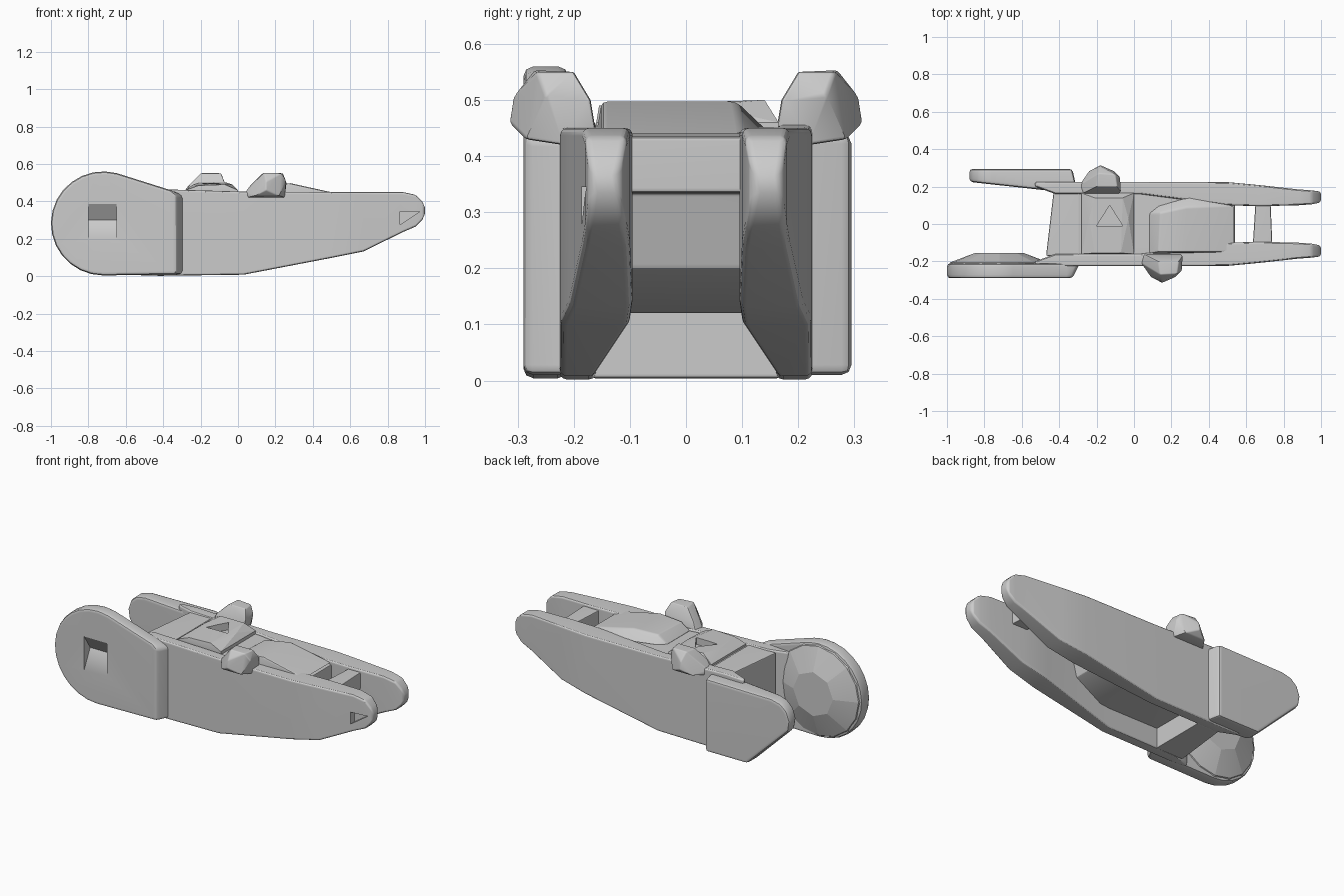
import bpy, bmesh, math
from mathutils import Vector

if "Cube" in bpy.data.objects:
    bpy.data.objects.remove(bpy.data.objects["Cube"])

grey = bpy.data.materials.new("plain grey")
grey.diffuse_color = (0.6, 0.6, 0.6, 1)
grey.use_nodes = True
grey.node_tree.nodes["Principled BSDF"].inputs["Base Color"].default_value = grey.diffuse_color


def finish(name, bm, bevel=0.0, segs=2, cutters=(), final=True, smooth=28):
    bmesh.ops.recalc_face_normals(bm, faces=bm.faces)
    me = bpy.data.meshes.new(name)
    bm.to_mesh(me)
    bm.free()
    me.materials.append(grey)
    ob = bpy.data.objects.new(name, me)
    bpy.context.collection.objects.link(ob)
    if not final:
        ob.hide_render = True
        return ob
    if bevel:
        m = ob.modifiers.new("bevel", 'BEVEL')
        m.width, m.segments = bevel, segs
        m.limit_method, m.angle_limit = 'ANGLE', math.radians(32)
    for c in cutters:
        m = ob.modifiers.new("cut", 'BOOLEAN')
        m.object, m.operation, m.solver = c, 'DIFFERENCE', 'EXACT'
    dg = bpy.context.evaluated_depsgraph_get()
    dg.update()
    new = bpy.data.meshes.new_from_object(ob.evaluated_get(dg))
    ob.modifiers.clear()
    ob.data = new
    for c in cutters:
        bpy.data.objects.remove(c)
    bpy.ops.object.select_all(action='DESELECT')
    ob.select_set(True)
    bpy.context.view_layer.objects.active = ob
    bpy.ops.object.shade_smooth_by_angle(angle=math.radians(smooth))
    m = ob.modifiers.new("flat large faces", 'WEIGHTED_NORMAL')
    m.keep_sharp = True
    return ob


def prism(name, profile, y0, y1, slant=0.0, **kw):
    """Extrude an x-z profile; y0 and y1 are numbers or functions of x.
    slant pulls back the inner end (x near -0.3) on the y1 side."""
    bm = bmesh.new()
    f = lambda y, x: y(x) if callable(y) else y
    a = [bm.verts.new((x, f(y0, x), z)) for x, z in profile]
    b = [bm.verts.new((x - (slant if x > -0.31 else 0), f(y1, x), z)) for x, z in profile]
    bm.faces.new(a)
    bm.faces.new(b)
    n = len(a)
    for i in range(n):
        j = (i + 1) % n
        bm.faces.new((a[i], a[j], b[j], b[i]))
    return finish(name, bm, **kw)


def hull(name, pts, **kw):
    bm = bmesh.new()
    for p in pts:
        bm.verts.new(p)
    bmesh.ops.convex_hull(bm, input=bm.verts)
    loose = [v for v in bm.verts if not v.link_faces]
    bmesh.ops.delete(bm, geom=loose, context='VERTS')
    bmesh.ops.dissolve_limit(bm, angle_limit=0.01, verts=bm.verts, edges=bm.edges)
    return finish(name, bm, **kw)


def ring(cx, cy, r, n, start=0.0):
    return [(cx + r * math.cos(start + 2 * math.pi * i / n),
             cy + r * math.sin(start + 2 * math.pi * i / n)) for i in range(n)]


# Long side rails: x, bottom, top, inner y, outer y
sections = [(-0.53, 0.005, 0.46, 0.20, 0.225), (-0.42, 0.002, 0.465, 0.16, 0.225),
            (0.03, 0.008, 0.452, 0.16, 0.225), (0.50, 0.098, 0.45, 0.10, 0.224),
            (0.67, 0.132, 0.45, 0.095, 0.208), (0.88, 0.235, 0.45, 0.10, 0.185),
            (0.95, 0.265, 0.435, 0.105, 0.18), (0.985, 0.30, 0.40, 0.112, 0.175),
            (1.0, 0.335, 0.365, 0.12, 0.17)]


def rail(name, side, cutters=()):
    bm = bmesh.new()
    rows = [[bm.verts.new((x, side * y, z)) for y, z in ((i, b), (o, b), (o, t), (i, t))]
            for x, b, t, i, o in sections]
    for p, q in zip(rows, rows[1:]):
        for k in range(4):
            j = (k + 1) % 4
            bm.faces.new((p[k], p[j], q[j], q[k]))
    bm.faces.new(rows[0])
    bm.faces.new(rows[-1])
    finish(name, bm, bevel=0.022, segs=3, cutters=cutters)


notch = prism("notch_cutter", [(0.865, 0.345), (0.97, 0.345), (0.865, 0.275)],
              -0.25, -0.15, final=False)
rail("front_rail", -1, [notch])
rail("back_rail", 1)

# Front end plate: big round lobe with a V-shaped square socket
arc = [(-0.72 + 0.28 * math.cos(math.radians(a)), 0.282 + 0.278 * math.sin(math.radians(a)))
       for a in range(75, 271, 13)]
lobe = [(-0.29, 0.01), (-0.29, 0.435), (-0.36, 0.46)] + arc
socket = hull("socket_cutter", [(x, y, z) for x in (-0.80, -0.65)
              for y, z in ((-0.32, 0.19), (-0.32, 0.385), (-0.29, 0.19), (-0.29, 0.385),
                           (-0.235, 0.30))], final=False)
prism("front_end_plate", lobe, -0.21, -0.29, slant=0.04, bevel=0.018, cutters=[socket])

# Faceted dome on the inner side of the round lobe
hull("front_plate_dome",
     [(x, -0.225, z) for x, z in ring(-0.72, 0.282, 0.274, 16)] +
     [(x, -0.205, z) for x, z in ring(-0.72, 0.282, 0.262, 16)] +
     [(x, -0.155, z) for x, z in ring(-0.72, 0.282, 0.13, 8)], smooth=5)

# Back end plate: shorter, tapering towards its rounded end
prism("back_end_plate",
      [(-0.30, 0.01), (-0.30, 0.44), (-0.76, 0.435), (-0.82, 0.42), (-0.86, 0.385),
       (-0.88, 0.33), (-0.87, 0.27), (-0.60, 0.01)],
      lambda x: 0.225 - (x + 0.88) * 0.11, 0.295, slant=0.03, bevel=0.018)

# Central body with an undercut front
prism("body", [(-0.40, 0.45), (0.54, 0.43), (0.54, 0.335), (0.32, 0.335), (0.28, 0.20),
               (0.10, 0.12), (-0.40, 0.12)], -0.17, 0.17, bevel=0.008)
hull("rear_wall", [(x, y, z) for z in (0.004, 0.455) for x, y in
                   ((-0.47, -0.17), (-0.43, 0.17), (-0.29, -0.17), (-0.29, 0.17))],
     bevel=0.008)

# Rounded hump on the body
hull("body_hump", [(x, y, 0.44) for x, y in ((0.08, -0.16), (0.08, 0.06), (0.13, 0.10),
                                             (0.30, 0.15), (0.54, 0.10), (0.54, -0.15))] +
     [(0.13, -0.15, 0.485), (0.14, 0.06, 0.485), (0.28, 0.09, 0.497), (0.28, -0.15, 0.497),
      (0.52, 0.08, 0.44), (0.52, -0.14, 0.44)], bevel=0.01)

# Raised block across the body with an angled collar and triangular hole
holes = [hull("triangle_cutter", [(x, y, z) for z in (0.455, 0.56) for x, y in
                                  ((-0.20, -0.01), (-0.06, -0.01), (-0.13, 0.10))],
              final=False)]
hull("collar_block",
     [(x, y, z) for x in (-0.28, 0.0) for y in (-0.16, 0.165) for z in (0.42, 0.46)] +
     [(-0.21, -0.155, 0.485), (-0.21, 0.14, 0.5), (-0.07, -0.155, 0.49), (-0.06, 0.14, 0.5),
      (-0.24, 0.03, 0.49), (-0.03, 0.03, 0.49)], cutters=holes, smooth=10)

# Cross bar between the rail tips, slightly waisted
hull("cross_bar", [(x, y, z) for z in (0.335, 0.435) for x, y in
                   ((0.635, -0.12), (0.74, -0.12), (0.65, 0.12), (0.73, 0.12))], bevel=0.008)

# Faceted knobs, one on each rail
knob = [(0.05, -0.16, 0.44), (0.25, -0.16, 0.44), (0.05, -0.22, 0.42), (0.25, -0.22, 0.42),
        (0.04, -0.21, 0.45), (0.09, -0.285, 0.43), (0.22, -0.285, 0.43), (0.15, -0.315, 0.46),
        (0.15, -0.308, 0.505), (0.255, -0.25, 0.51), (0.26, -0.17, 0.50), (0.24, -0.20, 0.55),
        (0.23, -0.265, 0.55), (0.14, -0.27, 0.553), (0.13, -0.20, 0.55), (0.07, -0.17, 0.49)]
for name, s, dx in (("front_knob", 1, 0.0), ("back_knob", -1, -0.33)):
    hull(name, [(x + dx, y * s, z) for x, y, z in knob], bevel=0.006)
